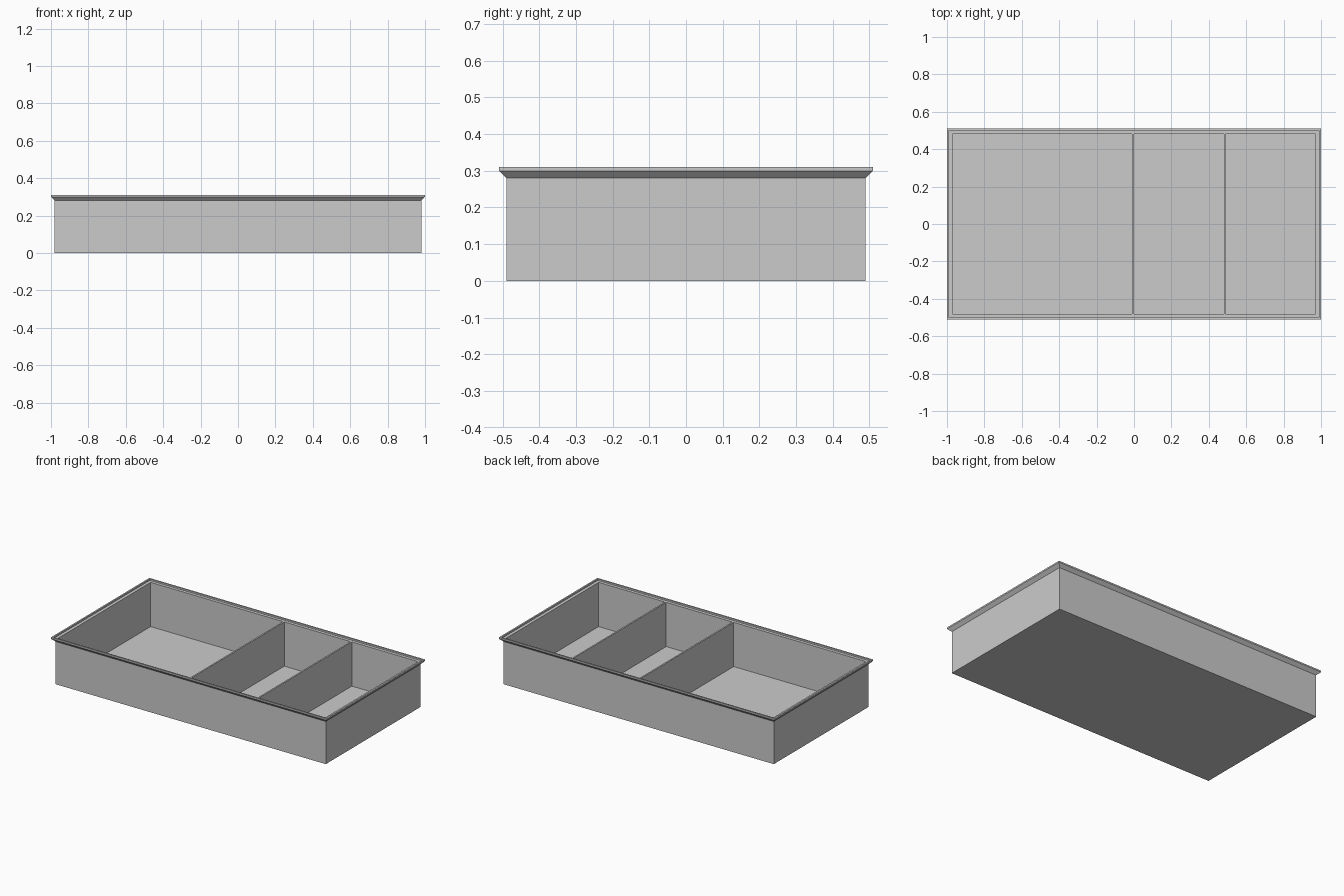
import bpy
import bmesh

old = bpy.data.objects.get("Cube")
if old:
    bpy.data.objects.remove(old, do_unlink=True)

# Single plain grey
grey = bpy.data.materials.new("light grey plastic")
grey.use_nodes = True
colour = (0.6, 0.6, 0.6, 1)
grey.diffuse_color = colour
grey.node_tree.nodes["Principled BSDF"].inputs["Base Color"].default_value = colour

HALF_X, HALF_Y = 0.98, 0.49   # outside of the tray walls
WALL = 0.01                   # thickness of walls, floor and dividers
LEDGE_Z = 0.30


def add_object(name, bm):
    bmesh.ops.recalc_face_normals(bm, faces=bm.faces)
    mesh = bpy.data.meshes.new(name)
    bm.to_mesh(mesh)
    bm.free()
    mesh.materials.append(grey)
    obj = bpy.data.objects.new(name, mesh)
    bpy.context.collection.objects.link(obj)
    return obj


def stacked_rectangles(name, profile):
    """Join rectangles, each an (offset from the wall, height) pair, into a closed shell."""
    bm = bmesh.new()
    rings = []
    for offset, z in profile:
        x, y = HALF_X + offset, HALF_Y + offset
        rings.append([bm.verts.new((sx * x, sy * y, z))
                      for sx, sy in ((-1, -1), (1, -1), (1, 1), (-1, 1))])
    for low, high in zip(rings, rings[1:]):
        for i in range(4):
            j = (i + 1) % 4
            bm.faces.new((low[i], low[j], high[j], high[i]))
    bm.faces.new(rings[0])
    bm.faces.new(rings[-1])
    return add_object(name, bm)


# Tray: outer wall, flared rim, raised lip, inner ledge, inner wall and floor
stacked_rectangles("tray", [
    (0, 0), (0, 0.28), (0.02, LEDGE_Z), (0.02, 0.31),
    (0.01, 0.31), (0.01, LEDGE_Z), (-WALL, LEDGE_Z), (-WALL, WALL),
])

# Dividers: one large and two small compartments
for name, x in (("middle_divider", -0.005), ("left_divider", 0.485)):
    bm = bmesh.new()
    bmesh.ops.create_cube(bm, size=1)
    bmesh.ops.scale(bm, vec=(WALL, 2 * (HALF_Y - WALL), LEDGE_Z - WALL), verts=bm.verts)
    divider = add_object(name, bm)
    divider.location = (x, 0, (LEDGE_Z + WALL) / 2)
